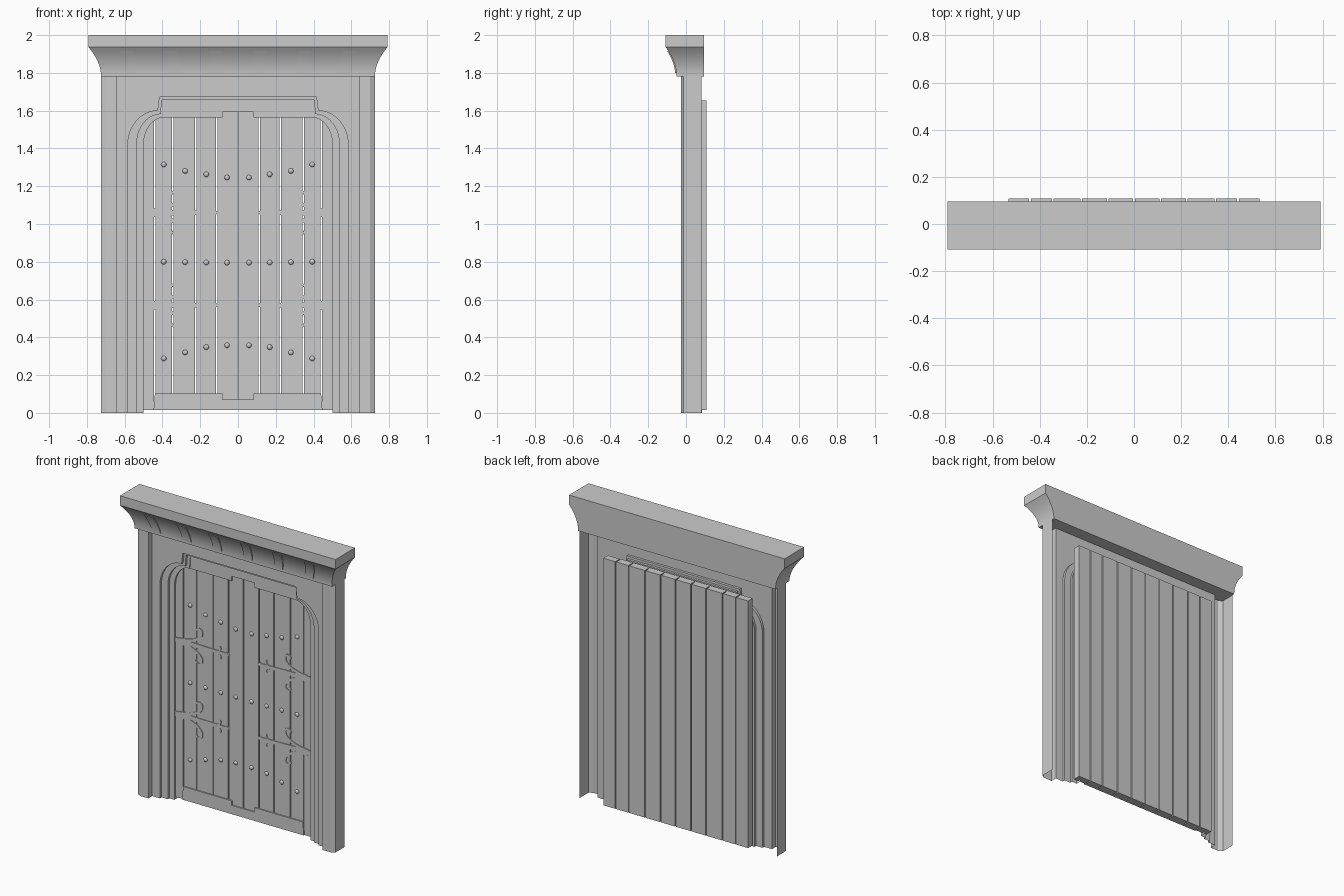
import bpy, bmesh, math
from mathutils import Matrix, Vector

if "Cube" in bpy.data.objects:
    bpy.data.objects.remove(bpy.data.objects["Cube"])

DOOR_Y = 0.06      # front face of the planks
BACK_Y = 0.108


def finish(name, bm, smooth=None, face_front=False):
    bmesh.ops.recalc_face_normals(bm, faces=bm.faces[:])
    if face_front and sum(f.normal.y * f.calc_area() for f in bm.faces) > 0:
        bmesh.ops.reverse_faces(bm, faces=bm.faces[:])
    me = bpy.data.meshes.new(name)
    bm.to_mesh(me)
    bm.free()
    ob = bpy.data.objects.new(name, me)
    bpy.context.collection.objects.link(ob)
    if smooth:
        me.shade_smooth()
        me.set_sharp_from_angle(angle=math.radians(smooth))
    return ob


def loft(bm, rings, closed=False):
    rows = [[bm.verts.new(p) for p in r] for r in rings]
    n = len(rows[0])
    for a, b in zip(rows, rows[1:]):
        for i in range(n if closed else n - 1):
            j = (i + 1) % n
            bm.faces.new((a[i], a[j], b[j], b[i]))
    if closed:
        bm.faces.new(rows[0])
        bm.faces.new(rows[-1])


def prism(bm, outline, y0, y1):
    loft(bm, [[(x, y, z) for x, z in outline] for y in (y0, y1)], closed=True)


def ribbon(bm, path, w0, w1, y0, y1):
    # flat tapered bar following a path in the xz plane
    pts = [Vector(p) for p in path]
    n = len(pts)
    rings = []
    for i, p in enumerate(pts):
        d = (pts[min(i + 1, n - 1)] - pts[max(i - 1, 0)]).normalized()
        w = (w0 + (w1 - w0) * i / (n - 1)) / 2
        a, b = p + Vector((-d.y, d.x)) * w, p - Vector((-d.y, d.x)) * w
        rings.append([(a.x, y0, a.y), (b.x, y0, b.y), (b.x, y1, b.y), (a.x, y1, a.y)])
    loft(bm, rings, closed=True)


# Cornice: coved block with a flat slab on top
def cove(z):
    s = max(0, min(1, (z - 1.78) / 0.157)) ** 2
    return 0.725 + 0.067 * s, -0.05 - 0.058 * s


bm = bmesh.new()
rings = []
for z in [1.78 + 0.157 * i / 12 for i in range(13)] + [2.0]:
    hx, yf = cove(z)
    rings.append([(-hx, yf, z), (hx, yf, z), (hx, 0.096, z), (-hx, 0.096, z)])
loft(bm, rings, closed=True)
finish("cornice", bm, 25)

# Six curved brackets fanning out along the cove
bm = bmesh.new()
for c in (-0.56, -0.336, -0.112, 0.112, 0.336, 0.56):
    rings = []
    for i in range(9):
        z = 1.80 + 0.115 * i / 8
        k, yf = 1 + 0.052 * i / 8, cove(z)[1]
        a, b = c * k - 0.031 * k, c * k + 0.031 * k
        rings.append([(a, yf - 0.006, z), (b, yf - 0.006, z), (b, yf + 0.02, z), (a, yf + 0.02, z)])
    loft(bm, rings, closed=True)
finish("cornice_brackets", bm, 25)

# Outer posts: open-backed shells with a chamfered outer corner
profile = [(0.725, 0.082), (0.725, -0.013), (0.70, -0.027), (0.64, -0.027), (0.64, 0.013)]
for side, s in (("left", -1), ("right", 1)):
    bm = bmesh.new()
    loft(bm, [[(s * x, y, z) for x, y in profile] for z in (0, 1.785)])
    finish("post_" + side, bm, face_front=True)

# Stepped door surround with shouldered arch
ARC = 10
SPRING = 1.42


def contour(x0, xc, zc, xt, zt):
    half = [(x0, 0)]
    for i in range(ARC + 1):
        a = math.pi / 2 * i / ARC
        half.append((xc + (x0 - xc) * math.cos(a), SPRING + (zc - SPRING) * math.sin(a)))
    half.append((xt, zt))
    return half


def outer_edge(half):
    # project the contour onto the surrounding rectangle
    out = []
    for i, (x, z) in enumerate(half):
        m = 1 + ARC // 2
        out.append((0.64, z) if i < m else (0.64, 1.785) if i == m else (x, 1.785))
    return out


def full(half, y):
    return [(-x, y, z) for x, z in half] + [(x, y, z) for x, z in reversed(half)]


c1 = contour(0.583, 0.424, 1.60, 0.415, 1.673)
c2 = contour(0.537, 0.409, 1.582, 0.403, 1.657)
c3 = contour(0.50, 0.388, 1.566, 0.384, 1.64)
bm = bmesh.new()
steps = [(outer_edge(c1), 0.013), (c1, 0.013), (c1, 0.03), (c2, 0.03),
         (c2, 0.046), (c3, 0.046), (c3, 0.085)]
loft(bm, [full(h, y) for h, y in steps])
finish("door_surround", bm, 25, face_front=True)

# Door planks
edges = [-0.535, -0.441, -0.345, -0.224, -0.112, 0, 0.112, 0.224, 0.345, 0.441, 0.535]
bm = bmesh.new()
g = 0.0035
for a, b in zip(edges, edges[1:]):
    prism(bm, [(a + g, 0.014), (b - g, 0.014), (b - g, 1.655), (a + g, 1.655)], DOOR_Y, BACK_Y)
finish("door_planks", bm)

# Notched kick plate and head plate
for name, outline in (
    ("kick_plate", [(0.447, 0.014), (0.44, 0.102), (0.083, 0.102), (0.083, 0.072)]),
    ("head_plate", [(0.44, 1.652), (0.44, 1.563), (0.083, 1.563), (0.083, 1.594)]),
):
    bm = bmesh.new()
    prism(bm, outline + [(-x, z) for x, z in reversed(outline)], DOOR_Y - 0.008, DOOR_Y + 0.01)
    finish(name, bm)

# Studs in three gently curved rows
bm = bmesh.new()
columns = (0.393, 0.28, 0.168, 0.058)
rows = ((1.315, 1.281, 1.263, 1.246), (0.80, 0.798, 0.796, 0.795), (0.288, 0.32, 0.348, 0.358))
for row in rows:
    for x, z in zip(columns, row):
        for s in (-1, 1):
            m = Matrix.Translation((s * x, DOOR_Y, z)) @ Matrix.Diagonal((1, 0.8, 1, 1))
            bmesh.ops.create_uvsphere(bm, u_segments=12, v_segments=8, radius=0.014, matrix=m)
finish("studs", bm, 40)

# Strap hinges with scrolled branches and a pointed tip
y0, y1 = DOOR_Y - 0.005, DOOR_Y + 0.006
for zc, level in ((1.06, "upper"), (0.57, "lower")):
    for s, side in ((-1, "left"), (1, "right")):
        bm = bmesh.new()
        ribbon(bm, [(s * 0.52, zc), (s * 0.13, zc)], 0.034, 0.02, y0, y1)
        prism(bm, [(s * 0.15, zc), (s * 0.125, zc + 0.016), (s * 0.1, zc), (s * 0.125, zc - 0.016)],
              y0, y1)
        for v in (-1, 1):
            big, small = [], []
            for i in range(13):
                t = i / 12
                a = math.radians(-90 + 120 * t)
                # long branch sweeping out of the strap, curling at its end
                big.append((s * (0.47 - 0.165 * math.sin(math.pi / 2 * t)),
                            zc + v * (0.01 + 0.085 * t ** 1.6)))
                small.append((s * (0.19 - 0.022 * math.cos(a)), zc + v * (0.03 + 0.022 * math.sin(a))))
            for i in range(1, 9):
                a = math.radians(22 * i)
                big.append((s * (0.327 - 0.022 * math.cos(a)), zc + v * (0.095 + 0.022 * math.sin(a))))
            ribbon(bm, big, 0.022, 0.009, y0, y1)
            ribbon(bm, small, 0.01, 0.007, y0, y1)
        finish(f"hinge_{level}_{side}", bm)
